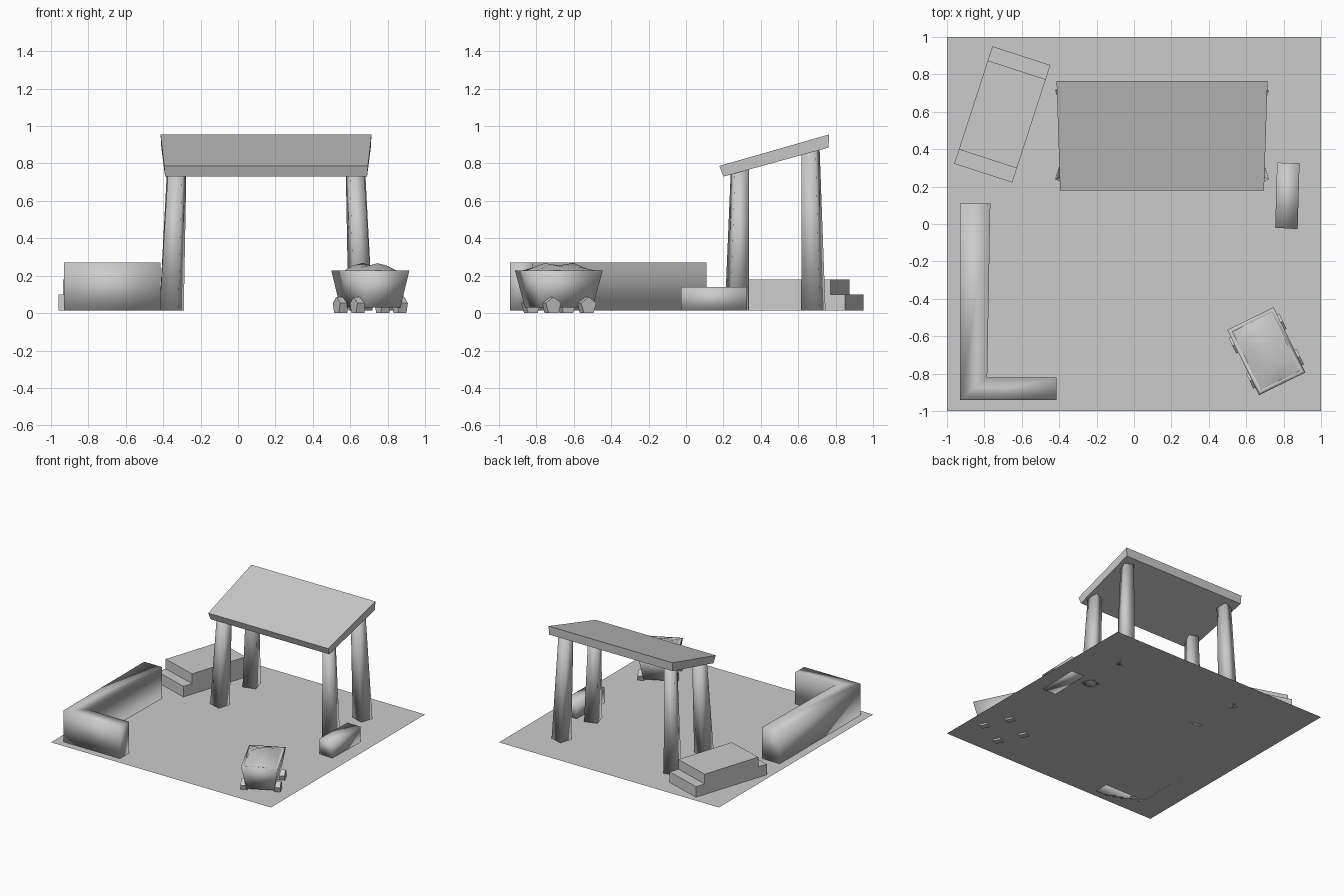
import bpy, bmesh, math
from mathutils import Matrix, Vector

if "Cube" in bpy.data.objects:
    bpy.data.objects.remove(bpy.data.objects["Cube"])

G = 0.013  # ground level


def make(name, bm, smooth=None):
    bmesh.ops.recalc_face_normals(bm, faces=bm.faces)
    me = bpy.data.meshes.new(name)
    bm.to_mesh(me)
    bm.free()
    ob = bpy.data.objects.new(name, me)
    bpy.context.collection.objects.link(ob)
    if smooth:
        bpy.ops.object.select_all(action='DESELECT')
        ob.select_set(True)
        bpy.context.view_layer.objects.active = ob
        bpy.ops.object.shade_smooth_by_angle(angle=math.radians(smooth))
    return ob


def loft(name, lower, upper, smooth=None):
    """Solid between two matching 3D outlines."""
    bm = bmesh.new()
    a = [bm.verts.new(p) for p in lower]
    b = [bm.verts.new(p) for p in upper]
    bm.faces.new(a)
    bm.faces.new(b)
    n = len(a)
    for i in range(n):
        bm.faces.new((a[i], a[(i + 1) % n], b[(i + 1) % n], b[i]))
    return make(name, bm, smooth)


def at_z(pts, z):
    return [(x, y, z) for x, y in pts]


# Ground sheet
bm = bmesh.new()
bm.faces.new([bm.verts.new(p) for p in at_z([(-1, -1), (1, -1), (1, 1), (-1, 1)], G)])
make("ground", bm)

# Sloping roof slab
loft("roof",
     [(-.39, .20, .73), (.69, .20, .73), (.71, .762, .885), (-.41, .762, .885)],
     [(-.395, .178, .787), (.695, .178, .787), (.714, .765, .955), (-.414, .765, .955)])


# Tapered, slightly twisted posts, mirrored about the roof centre
def twisted_square(x, y, a, b):
    return [(x, y + a), (x + b, y), (x + a + b, y + b), (x + a, y + a + b)]


for sx, xn in ((1, "left"), (-1, "right")):
    for sy, yn, top in ((1, "front", .775), (-1, "back", .89)):
        def place(pts):
            return [(.15 + sx * (x - .15), .477 + sy * (y - .477)) for x, y in pts]
        loft(f"{yn}_{xn}_post",
             at_z(place(twisted_square(-.42, .208, .03, .10)), G),
             at_z(place(twisted_square(-.373, .24, .022, .075)), top), 100)

# L-shaped low wall
wall = [(-.93, .11), (-.93, -.94), (-.415, -.94), (-.415, -.82), (-.785, -.82), (-.768, .11)]
loft("corner_wall", at_z(wall, G), at_z(wall, .27), 100)

# Double-ended step block
profile = [(-.33, G), (.33, G), (.33, .10), (.25, .10), (.25, .18), (-.25, .18), (-.25, .10), (-.33, .10)]
steps = loft("step_block", [(-.163, y, z) for y, z in profile],
             [(.163, y, z) for y, z in profile])
steps.location = (-.704, .586, 0)
steps.rotation_euler.z = math.radians(-18)

# Small low block
block = [(.755, -.02), (.875, -.027), (.885, .325), (.765, .328)]
loft("small_block", at_z(block, G), at_z(block, .14), 100)

# Ore cart, built around its own centre then turned into place
cart = Matrix.Translation((.7075, -.68, 0)) @ Matrix.Rotation(math.radians(26), 4, 'Z')


def rect(w, l, z):
    return [(-w, -l, z), (w, -l, z), (w, l, z), (-w, l, z)]


# Open tub with a thin rim
bm = bmesh.new()
rings = [[bm.verts.new(p) for p in rect(w, l, z)]
         for w, l, z in ((.105, .15, .03), (.138, .194, .228), (.118, .174, .228), (.09, .135, .06))]
bm.faces.new(rings[0])
bm.faces.new(rings[-1])
for r, s in zip(rings, rings[1:]):
    for i in range(4):
        j = (i + 1) % 4
        bm.faces.new((r[i], r[j], s[j], s[i]))
make("cart_tub", bm, 100).matrix_world = cart

# Lumpy load with two peaks
heights = [[.027, .042, .028], [.020, .030, .022], [.030, .043, .022]]
bm = bmesh.new()
grid = [[bm.verts.new((-.118 + .059 * i, -.174 + .087 * j,
                       .225 + (heights[j - 1][i - 1] if 0 < i < 4 and 0 < j < 4 else 0)))
         for i in range(5)] for j in range(5)]
for j in range(4):
    for i in range(4):
        bm.faces.new((grid[j][i], grid[j][i + 1], grid[j + 1][i + 1], grid[j + 1][i]))
make("cart_load", bm, 40).matrix_world = cart

# Five-sided wheels
for sx, xn in ((-1, "left"), (1, "right")):
    for sy, yn in ((-1, "front"), (1, "back")):
        ring = [Vector((0, .048 * math.sin(t), .048 * math.cos(t)))
                for t in (k * math.tau / 5 for k in range(5))]
        c = Vector((sx * .125, sy * .105, .039))
        d = Vector((.025, 0, 0))
        loft(f"cart_{yn}_{xn}_wheel", [c + p - d for p in ring],
             [c + p + d for p in ring]).matrix_world = cart
